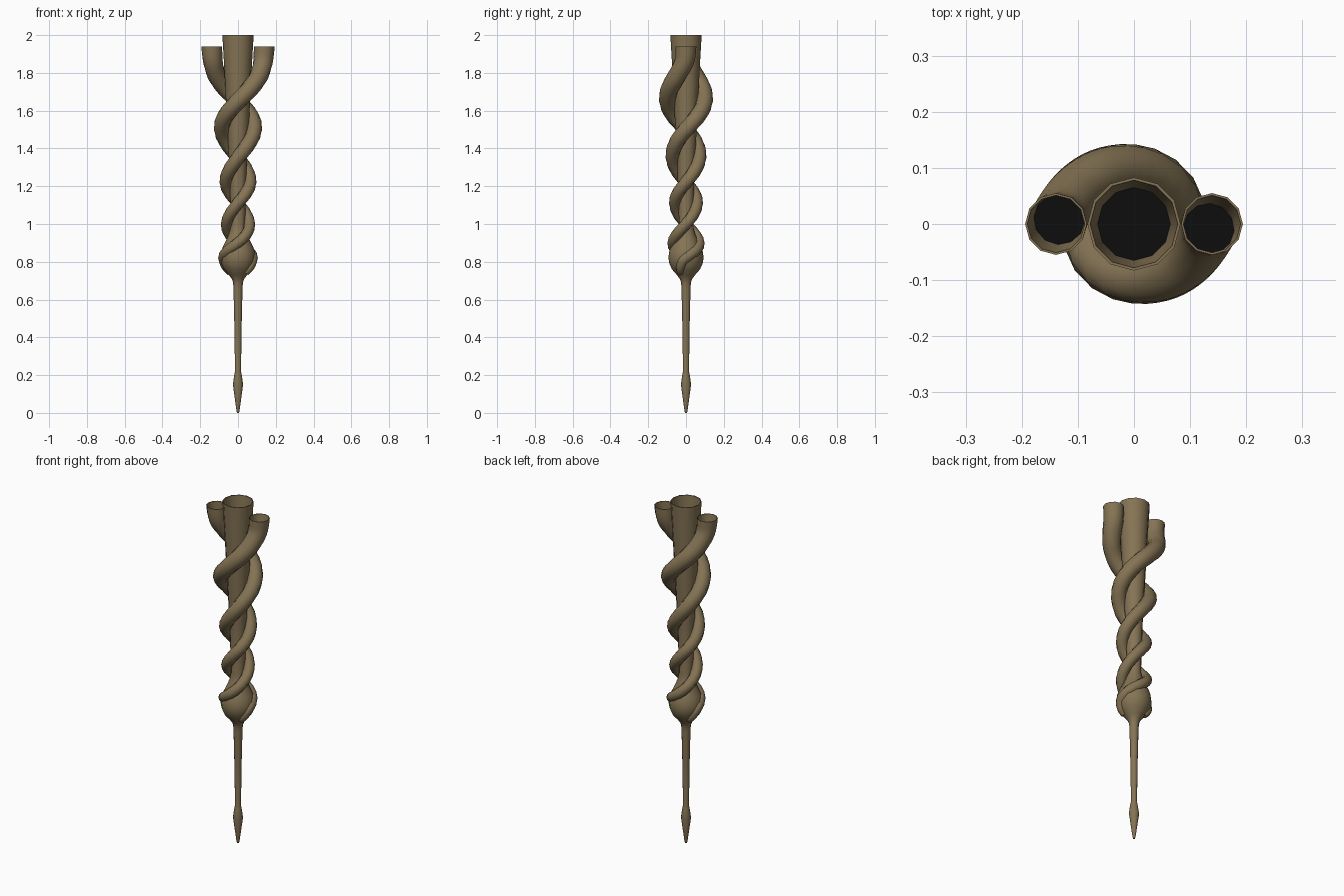
import bpy, bmesh, math
from mathutils import Vector

if "Cube" in bpy.data.objects:
    bpy.data.objects.remove(bpy.data.objects["Cube"])


def material(name, rgb):
    m = bpy.data.materials.new(name)
    m.diffuse_color = (*rgb, 1)
    m.use_nodes = True
    m.node_tree.nodes["Principled BSDF"].inputs["Base Color"].default_value = m.diffuse_color
    return m


BROWN = material("olive brown", (0.235, 0.175, 0.09))
BLACK = material("hollow black", (0.004, 0.004, 0.004))
SIDES = 12


def skin(name, rings):
    """Skin rings (centre, tangent, outward, radius); the last ring gets a dark cap."""
    bm = bmesh.new()
    loops = []
    for c, t, out, r in rings:
        t = t.normalized()
        u = (out - t * out.dot(t)).normalized()
        v = t.cross(u)
        loops.append([bm.verts.new(c + (u * math.cos(a) + v * math.sin(a)) * r)
                      for a in (2 * math.pi * i / SIDES for i in range(SIDES))])
    for a, b in zip(loops, loops[1:]):
        for i in range(SIDES):
            j = (i + 1) % SIDES
            bm.faces.new((a[i], a[j], b[j], b[i]))
    bm.faces.new(list(reversed(loops[0])))
    bm.faces.new(loops[-1]).material_index = 1
    me = bpy.data.meshes.new(name)
    bm.to_mesh(me)
    bm.free()
    me.materials.append(BROWN)
    me.materials.append(BLACK)
    ob = bpy.data.objects.new(name, me)
    bpy.context.collection.objects.link(ob)
    bpy.context.view_layer.objects.active = ob
    ob.select_set(True)
    bpy.ops.object.shade_smooth_by_angle(angle=math.radians(40))
    ob.select_set(False)
    return ob


# Central core: pointed tip, thin stem, bulb, flared tube, hollow mouth (z, radius)
profile = [(0, 0.005), (0.01, 0.008), (0.15, 0.027), (0.2, 0.02), (0.22, 0.016),
           (0.45, 0.019), (0.66, 0.024), (0.69, 0.026), (0.71, 0.033), (0.73, 0.048),
           (0.76, 0.074), (0.79, 0.088), (0.82, 0.093), (0.85, 0.09), (0.88, 0.08),
           (0.92, 0.06), (0.96, 0.044), (1.0, 0.037), (1.3, 0.046), (1.65, 0.064),
           (1.85, 0.074), (2.0, 0.083), (2.0, 0.078), (1.83, 0.065)]
UP = Vector((0, 0, 1))
skin("central_core", [(UP * z, UP, Vector((1, 0, 0)), r) for z, r in profile])

# Winding horn keys, bottom to top: z, angle in degrees, distance from axis, tube radius
keys = [Vector(k) for k in (
    (0.74, -755, 0.050, 0.016), (0.77, -745, 0.067, 0.024), (0.82, -720, 0.077, 0.028),
    (0.90, -630, 0.070, 0.029), (1.00, -540, 0.061, 0.030), (1.11, -450, 0.058, 0.032),
    (1.22, -360, 0.064, 0.034), (1.35, -270, 0.070, 0.038), (1.50, -180, 0.086, 0.042),
    (1.65, -90, 0.097, 0.045), (1.72, -52, 0.108, 0.047), (1.78, -25, 0.120, 0.049),
    (1.86, -4, 0.133, 0.052), (1.94, 0, 0.139, 0.055))]


def spline(p, steps=5):
    pts = []
    q = [p[0]] + p + [p[-1]]
    for a, b, c, d in zip(q, q[1:], q[2:], q[3:]):
        for s in range(steps):
            t = s / steps
            pts.append(0.5 * (2 * b + (c - a) * t + (2 * a - 5 * b + 4 * c - d) * t ** 2
                              + (3 * b - a - 3 * c + d) * t ** 3))
    return pts + [p[-1]]


def horn(name, offset):
    pts = spline(keys)
    cen, out = [], []
    for z, a, dist, r in pts:
        a = math.radians(a + offset)
        d = Vector((math.cos(a), math.sin(a), 0))
        out.append(d)
        cen.append(d * dist + UP * z)
    n = len(pts)
    rings = []
    for i in range(n):
        t = cen[min(i + 1, n - 1)] - cen[max(i - 1, 0)]
        if i == n - 1:
            t = UP
        rings.append((cen[i], t, out[i], pts[i][3]))
    # thin rim, then the inner wall down to the dark hollow
    rings.append((cen[-1], UP, out[-1], 0.051))
    rings.append((cen[-6], UP, out[-6], 0.046))
    skin(name, rings)


horn("winding_horn_right", 0)
horn("winding_horn_left", 180)
